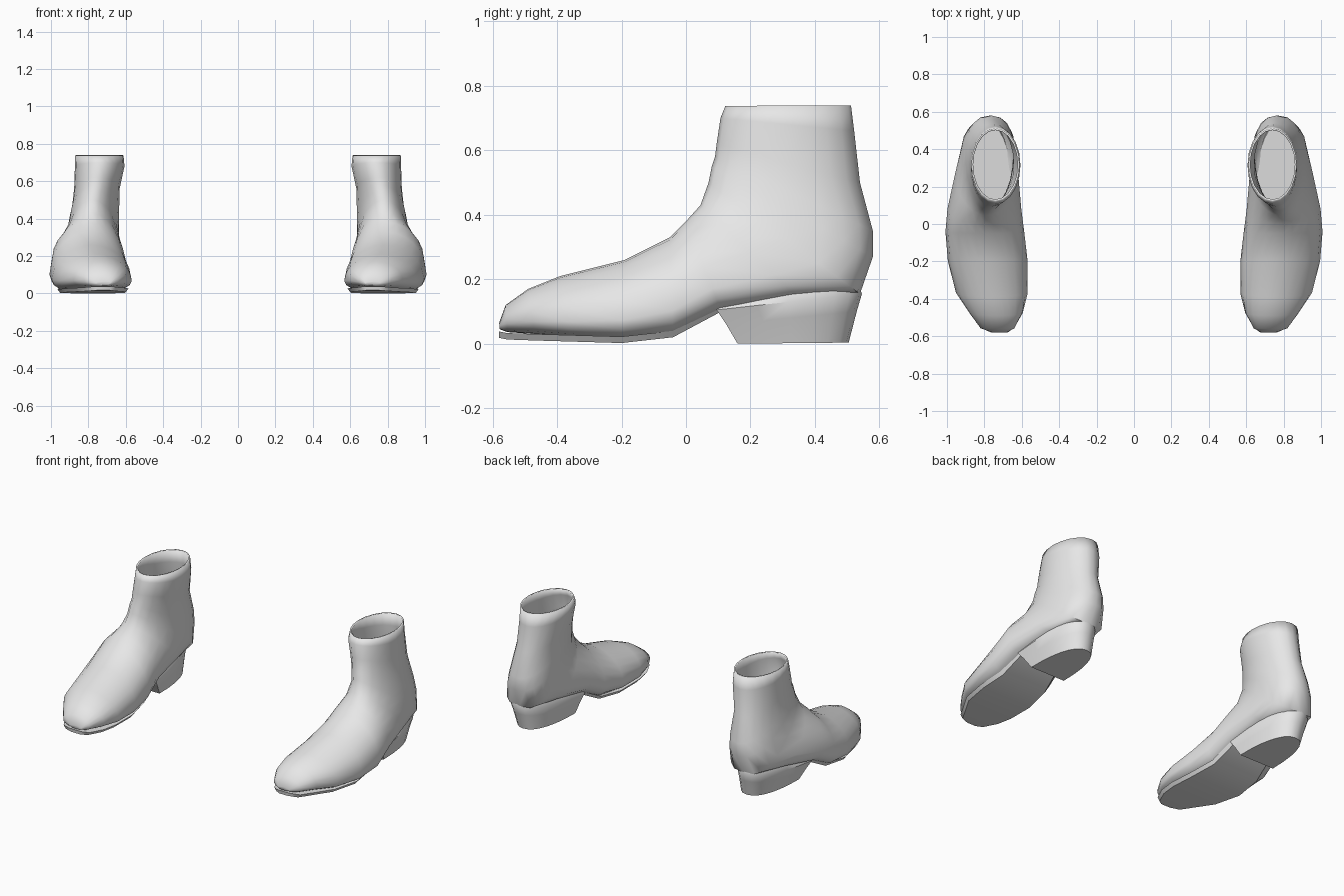
import bpy, bmesh, math

if "Cube" in bpy.data.objects:
    bpy.data.objects.remove(bpy.data.objects["Cube"])

grey = bpy.data.materials.new("grey leather")
grey.diffuse_color = (0.8, 0.8, 0.8, 1)
grey.use_nodes = True
grey.node_tree.nodes["Principled BSDF"].inputs["Base Color"].default_value = grey.diffuse_color


def loft(name, rings, cap_start=True, cap_end=True, angle=60):
    """Skin equal-length rings of points, then mirror to make the pair."""
    bm = bmesh.new()
    loops = [[bm.verts.new(p) for p in ring] for ring in rings]
    n = len(loops[0])
    for a, b in zip(loops, loops[1:]):
        for i in range(n):
            j = (i + 1) % n
            bm.faces.new((a[i], a[j], b[j], b[i]))
    if cap_start:
        bm.faces.new(loops[0])
    if cap_end:
        bm.faces.new(loops[-1])
    bmesh.ops.recalc_face_normals(bm, faces=bm.faces)
    mesh = bpy.data.meshes.new(name)
    bm.to_mesh(mesh)
    bm.free()
    mesh.materials.append(grey)
    ob = bpy.data.objects.new(name, mesh)
    bpy.context.collection.objects.link(ob)
    bpy.ops.object.select_all(action='DESELECT')
    bpy.context.view_layer.objects.active = ob
    ob.select_set(True)
    bpy.ops.object.shade_smooth_by_angle(angle=math.radians(angle))
    return ob


def mirror(ob):
    m = ob.modifiers.new("pair", 'MIRROR')
    m.use_mirror_merge = False


def power(v, q):
    return math.copysign(abs(v) ** q, v)


def upper_ring(yt, zt, yb, zb, xi, xo, foot, n=20):
    """Tilted oval from instep point to sole/heel point; foot=1 is wide and square below."""
    pts = []
    for i in range(n):
        a = 2 * math.pi * i / n
        c, s = math.cos(a), math.sin(a)
        if c < 0:
            q = 1 - 0.4 * foot
            c, s = power(c, q), power(s, q)
        t = (1 + c) / 2
        x = (xi + xo) / 2 + (xo - xi) / 2 * s * (1 - 0.2 * foot * c)
        pts.append((x, yb + (yt - yb) * t, zb + (zt - zb) * t))
    return pts


# upper: instep y,z / underside y,z / inner x, outer x / foot shape
sections = [
    (-.58, .065, -.578, .045, .68, .76, 0),
    (-.56, .12, -.555, .036, .64, .82, .5),
    (-.49, .17, -.47, .03, .60, .875, .8),
    (-.39, .21, -.36, .02, .58, .94, 1),
    (-.19, .26, -.20, .01, .582, .982, 1),
    (-.05, .33, -.04, .025, .60, .995, 1),
    (.00, .38, .11, .10, .615, .985, 1),
    (.045, .43, .35, .14, .63, .945, 1),
    (.07, .50, .54, .155, .64, .915, .8),
    (.08, .55, .58, .27, .637, .90, .4),
    (.09, .58, .58, .35, .635, .887, .2),
    (.095, .62, .54, .50, .633, .876, 0),
    (.107, .70, .522, .66, .607, .872, 0),
    (.122, .738, .512, .74, .612, .87, 0),
]
upper = loft("boot_upper", [upper_ring(*s) for s in sections], cap_end=False)
wall = upper.modifiers.new("lining", 'SOLIDIFY')
wall.thickness = 0.01
wall.offset = -1
mirror(upper)

# sole: y, underside z, inner x, outer x
sole_stations = [
    (-.58, .018, .675, .765),
    (-.555, .013, .64, .82),
    (-.47, .010, .60, .87),
    (-.37, .007, .585, .93),
    (-.20, .002, .59, .965),
    (-.04, .02, .615, .955),
    (.11, .10, .64, .935),
]
mirror(loft("sole", [[(xi, y, z + .02), (xi + .015, y, z), (xo - .015, y, z), (xo, y, z + .02)]
                     for y, z, xi, xo in sole_stations], angle=40))


def heel_ring(y0, y1, xi, xo, z0, slope, n=14):
    """D outline: straight breast at the front, rounded at the back."""
    pts = []
    for i in range(n + 1):
        a = math.pi * i / n
        x = (xi + xo) / 2 + (xo - xi) / 2 * power(math.cos(a), .85)
        y = y0 + (y1 - y0) * math.sin(a) ** .85
        pts.append((x, y, z0 + slope * (y - y0)))
    return pts


# stacked heel
mirror(loft("heel", [
    heel_ring(.16, .505, .655, .895, 0, .01),
    heel_ring(.125, .53, .645, .92, .06, .1),
    heel_ring(.095, .546, .635, .94, .105, .11),
    heel_ring(.10, .535, .65, .925, .135, .11),
], angle=45))
